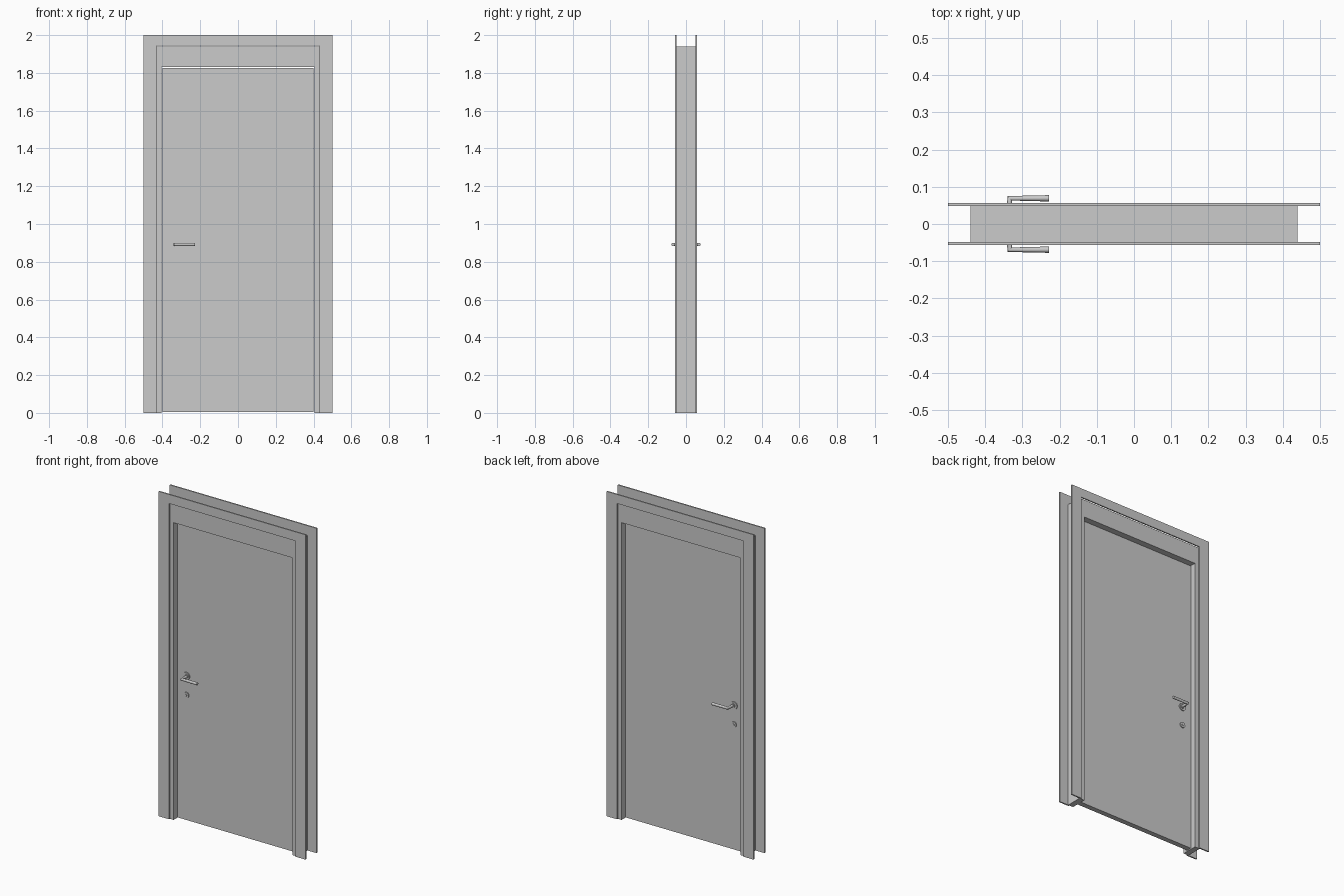
import bpy, bmesh, math
from mathutils import Matrix

if "Cube" in bpy.data.objects:
    bpy.data.objects.remove(bpy.data.objects["Cube"])


def finish(name, bm, smooth=False):
    bmesh.ops.recalc_face_normals(bm, faces=bm.faces)
    me = bpy.data.meshes.new(name)
    bm.to_mesh(me)
    bm.free()
    ob = bpy.data.objects.new(name, me)
    bpy.context.collection.objects.link(ob)
    if smooth:
        shade(ob)
    return ob


def shade(ob):
    bpy.ops.object.select_all(action='DESELECT')
    ob.select_set(True)
    bpy.context.view_layer.objects.active = ob
    bpy.ops.object.shade_smooth_by_angle(angle=math.radians(35))


def box(name, x0, x1, y0, y1, z0, z1):
    bm = bmesh.new()
    m = Matrix.Translation(((x0 + x1) / 2, (y0 + y1) / 2, (z0 + z1) / 2)) \
        @ Matrix.Diagonal((x1 - x0, y1 - y0, z1 - z0, 1))
    bmesh.ops.create_cube(bm, size=1, matrix=m)
    return finish(name, bm)


def extrude_xz(name, pts, y0, y1):
    bm = bmesh.new()
    f = bm.faces.new([bm.verts.new((x, y0, z)) for x, z in pts])
    r = bmesh.ops.extrude_face_region(bm, geom=[f])
    verts = [v for v in r['geom'] if isinstance(v, bmesh.types.BMVert)]
    bmesh.ops.translate(bm, verts=verts, vec=(0, y1 - y0, 0))
    return finish(name, bm)


def disc(name, x, z, r, y0, y1):
    bm = bmesh.new()
    m = Matrix.Translation((x, (y0 + y1) / 2, z)) @ Matrix.Rotation(math.pi / 2, 4, 'X')
    bmesh.ops.create_cone(bm, cap_ends=True, segments=32, radius1=r, radius2=r,
                          depth=abs(y1 - y0), matrix=m)
    return finish(name, bm, True)


def lever(name, pts, r):
    # mitred round bar swept along a path
    cu = bpy.data.curves.new(name, 'CURVE')
    cu.dimensions = '3D'
    cu.bevel_depth = r
    cu.bevel_resolution = 6
    cu.use_fill_caps = True
    sp = cu.splines.new('POLY')
    sp.points.add(len(pts) - 1)
    for p, co in zip(sp.points, pts):
        p.co = (*co, 1)
    ob = bpy.data.objects.new(name, cu)
    bpy.context.collection.objects.link(ob)
    bpy.ops.object.select_all(action='DESELECT')
    ob.select_set(True)
    bpy.context.view_layer.objects.active = ob
    bpy.ops.object.convert(target='MESH')
    shade(bpy.context.view_layer.objects.active)


JAMB = 0.049   # half depth of the frame
LEAF = 0.016   # half thickness of the leaf

# frame: two jambs and a deep head
for side, s in (("left", -1), ("right", 1)):
    xa, xb = sorted((s * 0.404, s * 0.439))
    box(side + "_jamb", xa, xb, -JAMB, JAMB, 0, 1.94)
box("head_jamb", -0.404, 0.404, -JAMB, JAMB, 1.83, 1.94)

# door leaf with a small gap all round
box("door_leaf", -0.401, 0.401, -LEAF, LEAF, 0.004, 1.826)

# casing outline, front and back
casing = [(-0.5, 0), (-0.5, 2), (0.5, 2), (0.5, 0),
          (0.43, 0), (0.43, 1.944), (-0.43, 1.944), (-0.43, 0)]

for side, s in (("front", -1), ("back", 1)):
    extrude_xz(side + "_casing", casing, s * JAMB, s * 0.057)
    # handle: rose, collar and lever
    disc(side + "_handle_rose", -0.339, 0.892, 0.023, s * LEAF, s * 0.022)
    disc(side + "_handle_collar", -0.336, 0.892, 0.013, s * 0.022, s * 0.027)
    lever(side + "_handle_lever", [(-0.334, s * LEAF, 0.892), (-0.334, s * 0.069, 0.892),
                                   (-0.228, s * 0.069, 0.892)], 0.0085)
    # lock plate and turn
    disc(side + "_lock_plate", -0.339, 0.775, 0.017, s * LEAF, s * 0.022)
    disc(side + "_lock_barrel", -0.339, 0.775, 0.006, s * 0.022, s * 0.026)
